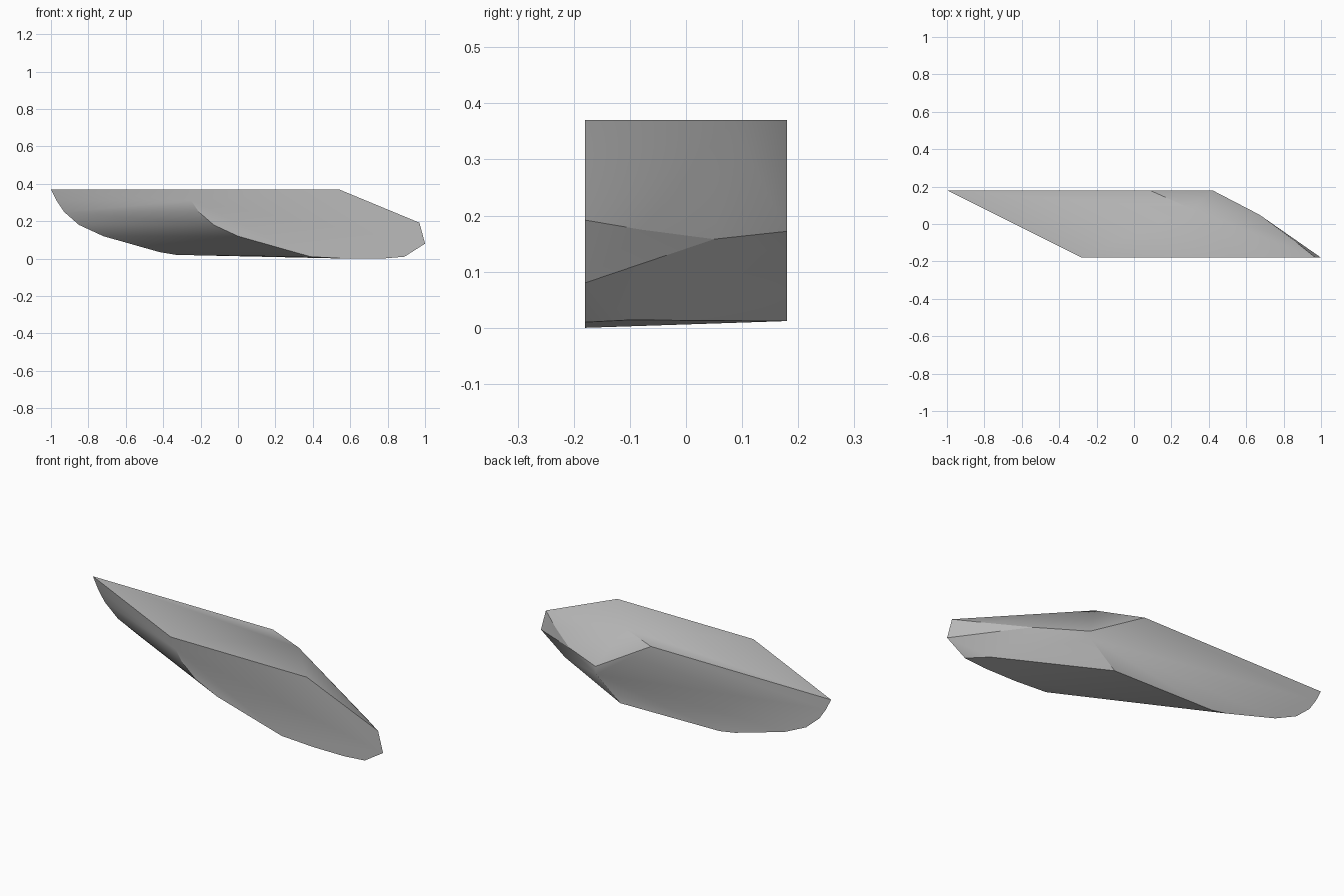
import bpy
import bmesh
import math

# Remove the default object
cube = bpy.data.objects.get("Cube")
if cube:
    bpy.data.objects.remove(cube, do_unlink=True)

HALF = 0.18    # half thickness of the slab
SKEW = 0.72    # sideways shift from the back face to the front face
TOP = 0.37

# Curved left edge as (x, z) on the back face, shared by both faces
curve = [(-1, TOP), (-0.97, 0.31), (-0.93, 0.25), (-0.85, 0.18),
         (-0.72, 0.12), (-0.42, 0.035), (-0.33, 0.02)]

# Broken right ends of the two faces
back_end = [(0.085, TOP), (0.42, 0.172), (0.415, 0.13), (0.27, 0.012)]
front_end = [(0.54, TOP), (0.97, 0.192), (1.0, 0.08), (0.89, 0.01),
             (0.77, 0.0), (0.58, 0.0)]

# Corners of the chipped end between the faces
chips = [(0.31, 0.08, TOP), (0.67, 0.05, 0.158),
         (0.845, -0.08, 0.175), (0.80, -0.10, 0.014)]

points = [(x, HALF, z) for x, z in curve + back_end]
points += [(x + SKEW, -HALF, z - 0.01 * (z < 0.03)) for x, z in curve]
points += [(x, -HALF, z) for x, z in front_end]
points += chips

# Wrap the outlines into one solid shard
bm = bmesh.new()
for p in points:
    bm.verts.new(p)
hull = bmesh.ops.convex_hull(bm, input=bm.verts)
loose = [v for v in bm.verts if not v.link_faces]
bmesh.ops.delete(bm, geom=loose, context='VERTS')
bmesh.ops.dissolve_limit(bm, angle_limit=math.radians(0.5),
                         verts=bm.verts, edges=bm.edges)
bmesh.ops.recalc_face_normals(bm, faces=bm.faces)
mesh = bpy.data.meshes.new("stone_shard")
bm.to_mesh(mesh)
bm.free()

shard = bpy.data.objects.new("stone_shard", mesh)
bpy.context.collection.objects.link(shard)

# Grey stone
GREY = (0.5, 0.5, 0.5, 1)
stone = bpy.data.materials.new("grey_stone")
stone.use_nodes = True
stone.diffuse_color = GREY
stone.node_tree.nodes["Principled BSDF"].inputs["Base Color"].default_value = GREY
mesh.materials.append(stone)

# Smooth the curved edge, keep the fracture edges sharp
bpy.ops.object.select_all(action='DESELECT')
shard.select_set(True)
bpy.context.view_layer.objects.active = shard
bpy.ops.object.shade_smooth_by_angle(angle=math.radians(30))
